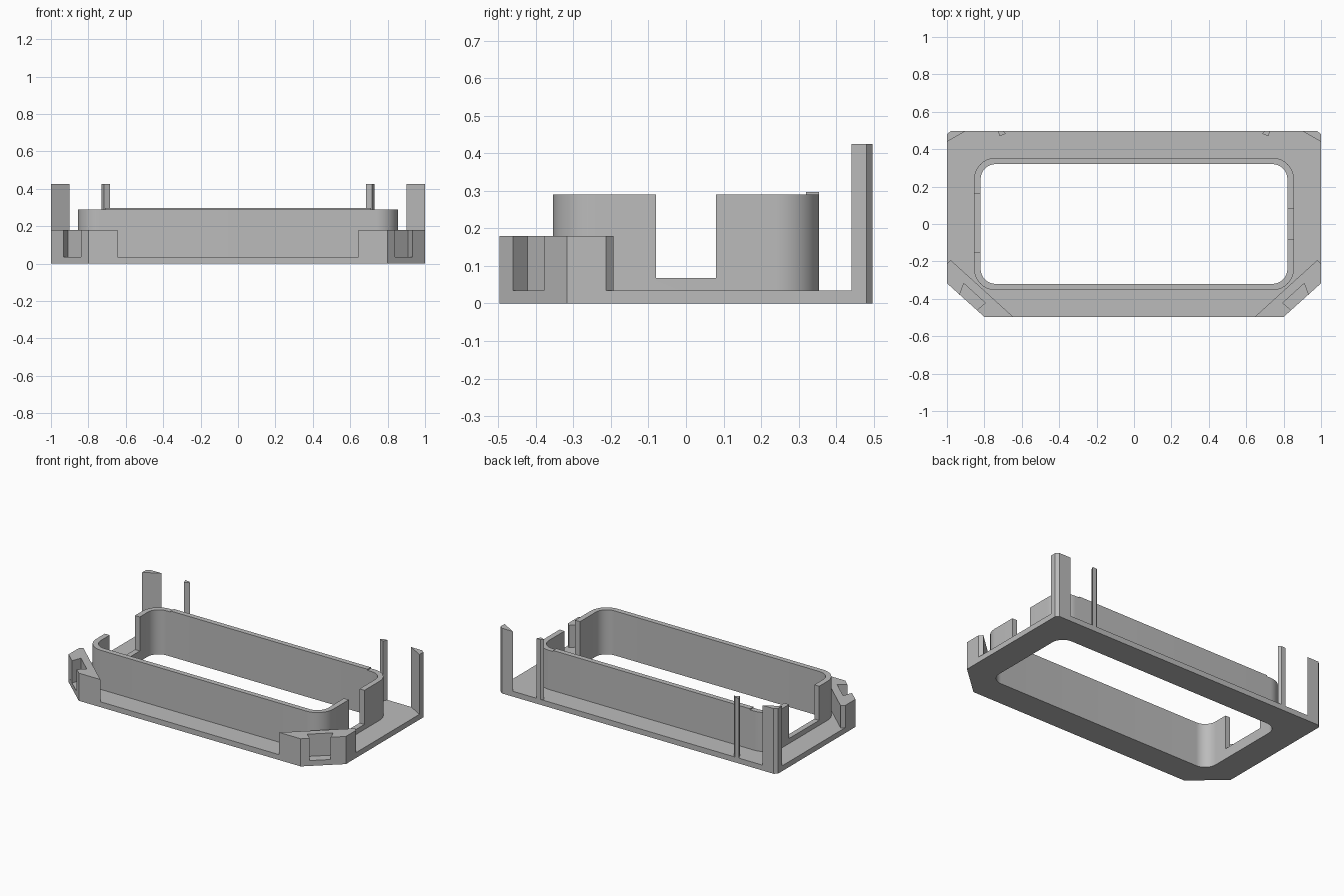
import bpy, bmesh
from math import cos, sin, pi

cube = bpy.data.objects.get("Cube")
if cube:
    bpy.data.objects.remove(cube, do_unlink=True)

grey = bpy.data.materials.new("matte grey")
grey.use_nodes = True
grey.diffuse_color = (0.5, 0.5, 0.5, 1)
grey.node_tree.nodes["Principled BSDF"].inputs["Base Color"].default_value = (0.5, 0.5, 0.5, 1)

FLOOR = 0.035   # top of the base plate
POST_TOP = 0.425


def prism(name, outline, z0, z1):
    """Extrude a flat outline between two heights."""
    bm = bmesh.new()
    face = bm.faces.new([bm.verts.new((x, y, z0)) for x, y in outline])
    top = bmesh.ops.extrude_face_region(bm, geom=[face])["geom"]
    verts = [v for v in top if isinstance(v, bmesh.types.BMVert)]
    bmesh.ops.translate(bm, verts=verts, vec=(0, 0, z1 - z0))
    bmesh.ops.recalc_face_normals(bm, faces=bm.faces)
    mesh = bpy.data.meshes.new(name)
    bm.to_mesh(mesh)
    bm.free()
    mesh.materials.append(grey)
    obj = bpy.data.objects.new(name, mesh)
    bpy.context.collection.objects.link(obj)
    return obj


def box(name, x0, x1, y0, y1, z0, z1):
    return prism(name, [(x0, y0), (x1, y0), (x1, y1), (x0, y1)], z0, z1)


def rounded(hx, hy, r, steps=14):
    """Rounded rectangle outline, counter-clockwise."""
    points = []
    for i, (sx, sy) in enumerate([(1, 1), (-1, 1), (-1, -1), (1, -1)]):
        for k in range(steps + 1):
            a = (i + k / steps) * pi / 2
            points.append((sx * (hx - r) + r * cos(a), sy * (hy - r) + r * sin(a)))
    return points


def activate(obj):
    bpy.ops.object.select_all(action='DESELECT')
    obj.select_set(True)
    bpy.context.view_layer.objects.active = obj


def cut(obj, cutter):
    """Subtract a cutter, then discard it."""
    cutter.hide_render = True
    mod = obj.modifiers.new("cut", 'BOOLEAN')
    mod.operation = 'DIFFERENCE'
    mod.solver = 'EXACT'
    mod.object = cutter
    activate(obj)
    bpy.ops.object.modifier_apply(modifier=mod.name)
    bpy.data.objects.remove(cutter, do_unlink=True)


def opening():
    return prism("opening_cutter", rounded(0.82, 0.32, 0.08), -0.2, 0.6)


# Base plate with clipped corners and a large rounded opening
right_edge = [(0.80, -0.497), (1, -0.317), (1, 0.48), (0.98, 0.497)]
plate = prism("base_plate", right_edge + [(-x, y) for x, y in reversed(right_edge)], 0, FLOOR)
cut(plate, opening())

# Upright wall around the opening, with a cable gap at each end
wall = prism("rim_wall", rounded(0.855, 0.354, 0.115), FLOOR, 0.29)
cut(wall, opening())
cut(wall, box("right_gap_cutter", 0.7, 1, -0.08, 0.08, 0.068, 0.5))
cut(wall, box("left_gap_cutter", -1, -0.7, -0.15, 0.16, 0.068, 0.5))

# Low raised lip on the back wall
box("back_lip", -0.71, 0.71, 0.32, 0.354, 0.29, 0.297)

# Corner parts, mirrored left and right
bracket = [(0.80, -0.497), (0.84, -0.461), (0.795, -0.422), (0.91, -0.318),
           (0.932, -0.378), (1, -0.317), (1, -0.213), (0.98, -0.193), (0.645, -0.497)]
corner_post = [(0.90, 0.497), (1, 0.44), (1, 0.48), (0.98, 0.497)]
pin = [(0.70, 0.497), (0.685, 0.483), (0.717, 0.47), (0.73, 0.497)]
for side, s in (("left", 1), ("right", -1)):
    for part, outline, top in (("front_bracket", bracket, 0.18),
                               ("back_corner_post", corner_post, POST_TOP),
                               ("back_pin", pin, POST_TOP)):
        prism(f"{side}_{part}", [(s * x, y) for x, y in outline], FLOOR, top)

# Smooth the rounded corners, keep the edges sharp
for obj in (plate, wall):
    activate(obj)
    bpy.ops.object.shade_smooth_by_angle(angle=pi / 6)
